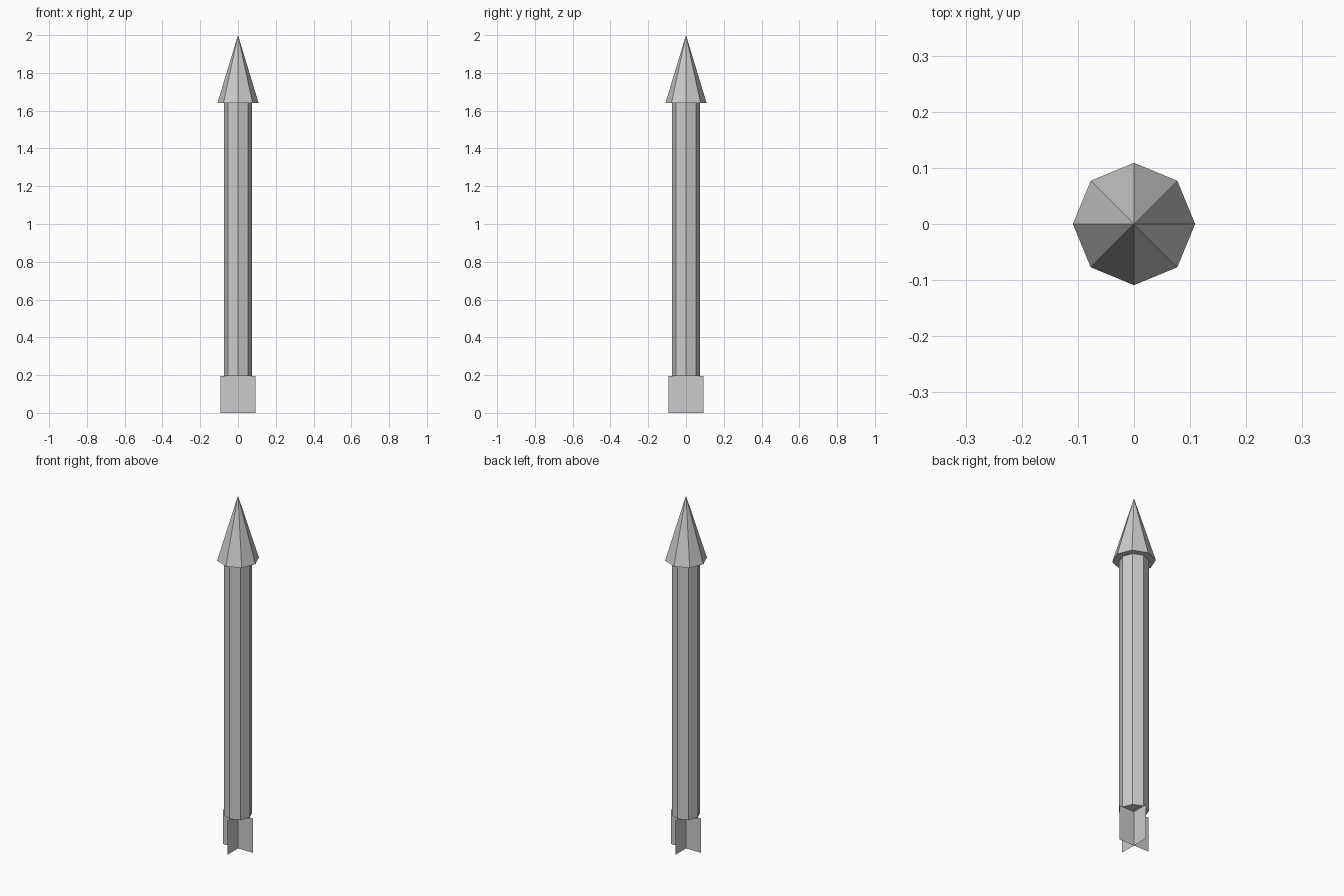
import bpy
from math import pi

if "Cube" in bpy.data.objects:
    bpy.data.objects.remove(bpy.data.objects["Cube"])

SIDES = 8
FIN_TOP = 0.195   # shaft starts where the fins end
HEAD_BASE = 1.64
TIP = 2.0


def lathe_part(name, r_bottom, r_top, z0, z1):
    """Eight-sided cone or cylinder with corners on the x and y axes."""
    bpy.ops.mesh.primitive_cone_add(vertices=SIDES, radius1=r_bottom, radius2=r_top,
                                    depth=z1 - z0, location=(0, 0, (z0 + z1) / 2))
    bpy.context.object.name = name


def fin(name, turn):
    """Flat upright sheet through the centre line."""
    bpy.ops.mesh.primitive_plane_add(size=1, location=(0, 0, FIN_TOP / 2),
                                     rotation=(pi / 2, 0, turn))
    obj = bpy.context.object
    obj.name = name
    obj.scale = (0.187, FIN_TOP, 1)


# Shaft and pointed head
lathe_part("shaft", 0.074, 0.074, FIN_TOP, HEAD_BASE)
lathe_part("arrow_head", 0.109, 0, HEAD_BASE, TIP)

# Crossed tail fins
for i in range(2):
    fin(f"tail_fin_{i + 1}", i * pi / 2)
